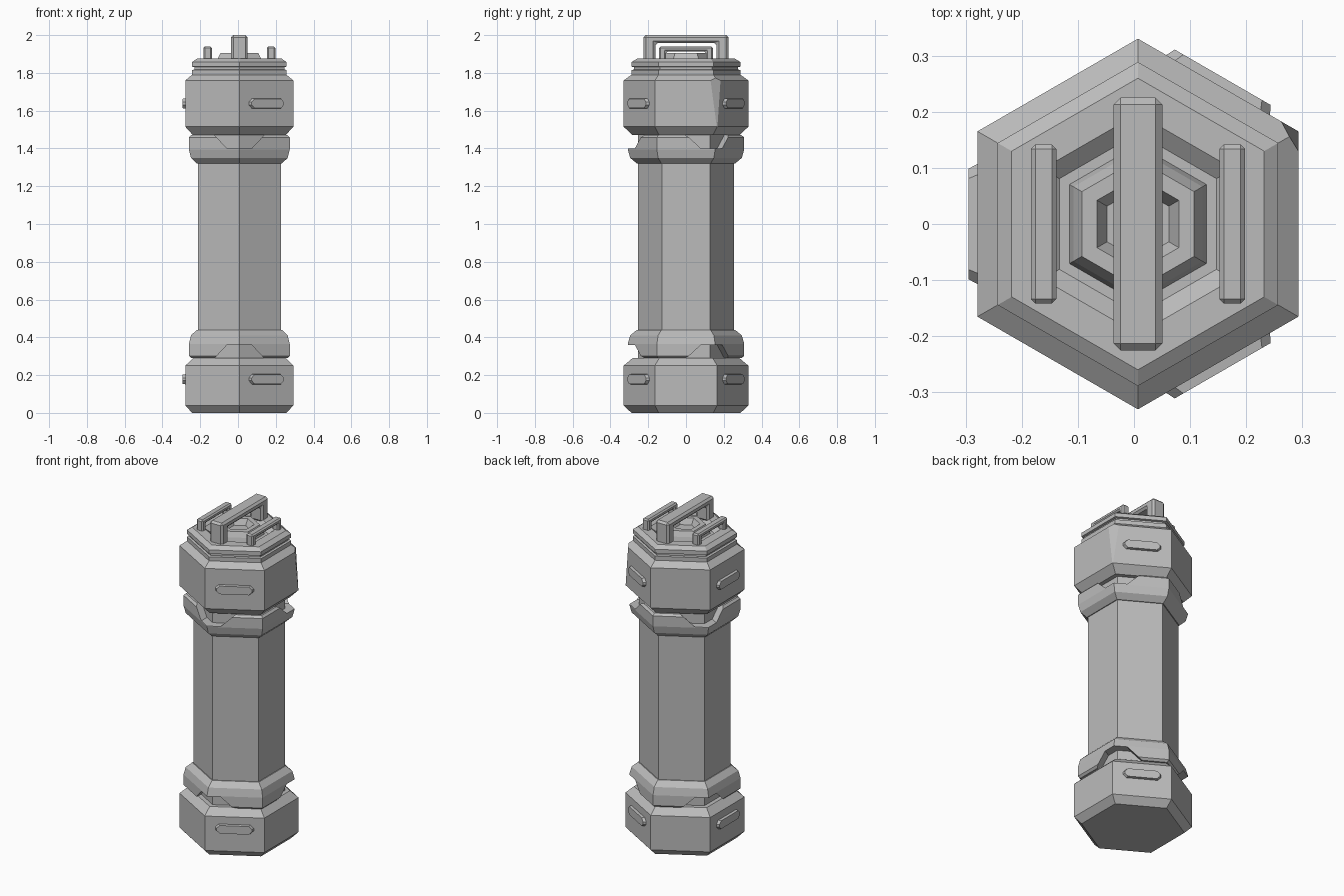
import bpy, bmesh, math
from mathutils import Vector, Matrix

if "Cube" in bpy.data.objects:
    bpy.data.objects.remove(bpy.data.objects["Cube"], do_unlink=True)

CX = 0.007       # axis of the canister
MID = 0.88       # mirror height between lower and upper fittings
COS30 = math.cos(math.pi / 6)

grey = bpy.data.materials.new("plain grey")
grey.use_nodes = True
grey.diffuse_color = (0.5, 0.5, 0.5, 1)
grey.node_tree.nodes["Principled BSDF"].inputs["Base Color"].default_value = (0.5, 0.5, 0.5, 1)


def finish(bm, name):
    bmesh.ops.recalc_face_normals(bm, faces=bm.faces)
    mesh = bpy.data.meshes.new(name)
    bm.to_mesh(mesh)
    bm.free()
    mesh.materials.append(grey)
    obj = bpy.data.objects.new(name, mesh)
    obj.location.x = CX
    bpy.context.collection.objects.link(obj)
    return obj


def hex_lathe(profile):
    """Closed hexagonal solid from (half width across flats, height) pairs."""
    bm = bmesh.new()
    rings = []
    for flat, z in profile:
        r = flat / COS30
        angles = [math.radians(30 + 60 * i) for i in range(6)]
        rings.append([bm.verts.new((r * math.cos(a), r * math.sin(a), z)) for a in angles])
    for low, high in zip(rings, rings[1:]):
        for i in range(6):
            j = (i + 1) % 6
            bm.faces.new((low[i], low[j], high[j], high[i]))
    bm.faces.new(rings[0])
    bm.faces.new(rings[-1])
    return bm


def prism(outline, depth, taper=1.0):
    """Outline in local y/z, extruded along local x from 0 to depth."""
    bm = bmesh.new()
    near = [bm.verts.new((0, y, z)) for y, z in outline]
    far = [bm.verts.new((depth, y * taper, z * taper)) for y, z in outline]
    n = len(outline)
    for i in range(n):
        j = (i + 1) % n
        bm.faces.new((near[i], near[j], far[j], far[i]))
    bm.faces.new(near)
    bm.faces.new(far)
    return bm


def apply_modifier(obj, mod):
    bpy.context.view_layer.objects.active = obj
    bpy.ops.object.modifier_apply(modifier=mod.name)


# Main tube
finish(hex_lathe([(0.22, 0.2), (0.22, 1.6)]), "body_tube")

# Bottom cap
finish(hex_lathe([(0.25, 0), (0.286, 0.04), (0.286, 0.25), (0.245, 0.29)]), "bottom_cap")

# Top cap: stepped rim, recessed lid and raised centre ring
bm = hex_lathe([
    (0.245, 1.47), (0.286, 1.515), (0.286, 1.76), (0.25, 1.79), (0.25, 1.815),
    (0.238, 1.818), (0.238, 1.83), (0.25, 1.833), (0.25, 1.857), (0.225, 1.875),
    (0.17, 1.875), (0.14, 1.85), (0.122, 1.85), (0.115, 1.875), (0.1, 1.905),
    (0.073, 1.905), (0.055, 1.87)])
# Chipped corner
out = Vector((COS30, 0.5, 0))
corner = out * 0.33 + Vector((0, 0, 1.5))
bmesh.ops.bisect_plane(bm, geom=bm.verts[:] + bm.edges[:] + bm.faces[:], plane_co=corner,
                       plane_no=out * 0.27 + Vector((0, 0, 0.018)), clear_outer=True)
bmesh.ops.holes_fill(bm, edges=[e for e in bm.edges if e.is_boundary])
finish(bm, "top_cap")

# Notched collars, the upper one mirrored from the lower one
COLLAR = [(0.255, 0.29), (0.267, 0.302), (0.267, 0.365), (0.256, 0.41), (0.225, 0.44)]
NOTCH = [(-0.14, 0.28), (0.14, 0.28), (0.065, 0.36), (-0.065, 0.36)]
for name, mirror in (("lower", False), ("upper", True)):
    def place(points):
        return [(w, 2 * MID - z if mirror else z) for w, z in points]
    collar = finish(hex_lathe(place(COLLAR)), name + "_collar")
    for angle in (30, 150, 270):
        bm = prism(place(NOTCH), 0.3)
        bmesh.ops.translate(bm, verts=bm.verts, vec=(0.15, 0, 0))
        bmesh.ops.rotate(bm, verts=bm.verts, matrix=Matrix.Rotation(math.radians(angle), 3, "Z"))
        cutter = finish(bm, "notch_cutter")
        cutter.hide_render = True
        mod = collar.modifiers.new("notch", "BOOLEAN")
        mod.operation = "DIFFERENCE"
        mod.solver = "EXACT"
        mod.object = cutter
        bpy.context.view_layer.update()
        apply_modifier(collar, mod)
        bpy.data.objects.remove(cutter, do_unlink=True)

# Raised grip bars on alternating cap faces
L, H, C = 0.112, 0.028, 0.02
BAR = [(-L, -H + C), (-L + C, -H), (L - C, -H), (L, -H + C),
       (L, H - C), (L - C, H), (-L + C, H), (-L, H - C)]
for name, z in (("lower", 0.178), ("upper", 1.638)):
    for i, angle in enumerate((60, 180, 300)):
        bm = prism(BAR, 0.026, 0.88)
        bmesh.ops.translate(bm, verts=bm.verts, vec=(0.276, 0, z))
        bmesh.ops.rotate(bm, verts=bm.verts, matrix=Matrix.Rotation(math.radians(angle), 3, "Z"))
        finish(bm, f"{name}_grip_bar_{i + 1}")


# Handles on the lid
def handle(name, x, width, half, leg, top, under, bevel):
    base, inner = 1.86, half - leg
    outline = [(-half, base), (-half, top), (half, top), (half, base),
               (inner, base), (inner, under), (-inner, under), (-inner, base)]
    bm = prism(outline, width)
    bmesh.ops.translate(bm, verts=bm.verts, vec=(x - width / 2, 0, 0))
    obj = finish(bm, name)
    mod = obj.modifiers.new("chamfer", "BEVEL")
    mod.width = bevel
    mod.segments = 1
    apply_modifier(obj, mod)


handle("main_handle", 0, 0.087, 0.225, 0.063, 2.0, 1.957, 0.012)
handle("right_small_handle", -0.168, 0.045, 0.142, 0.035, 1.94, 1.912, 0.008)
handle("left_small_handle", 0.168, 0.045, 0.142, 0.035, 1.94, 1.912, 0.008)
